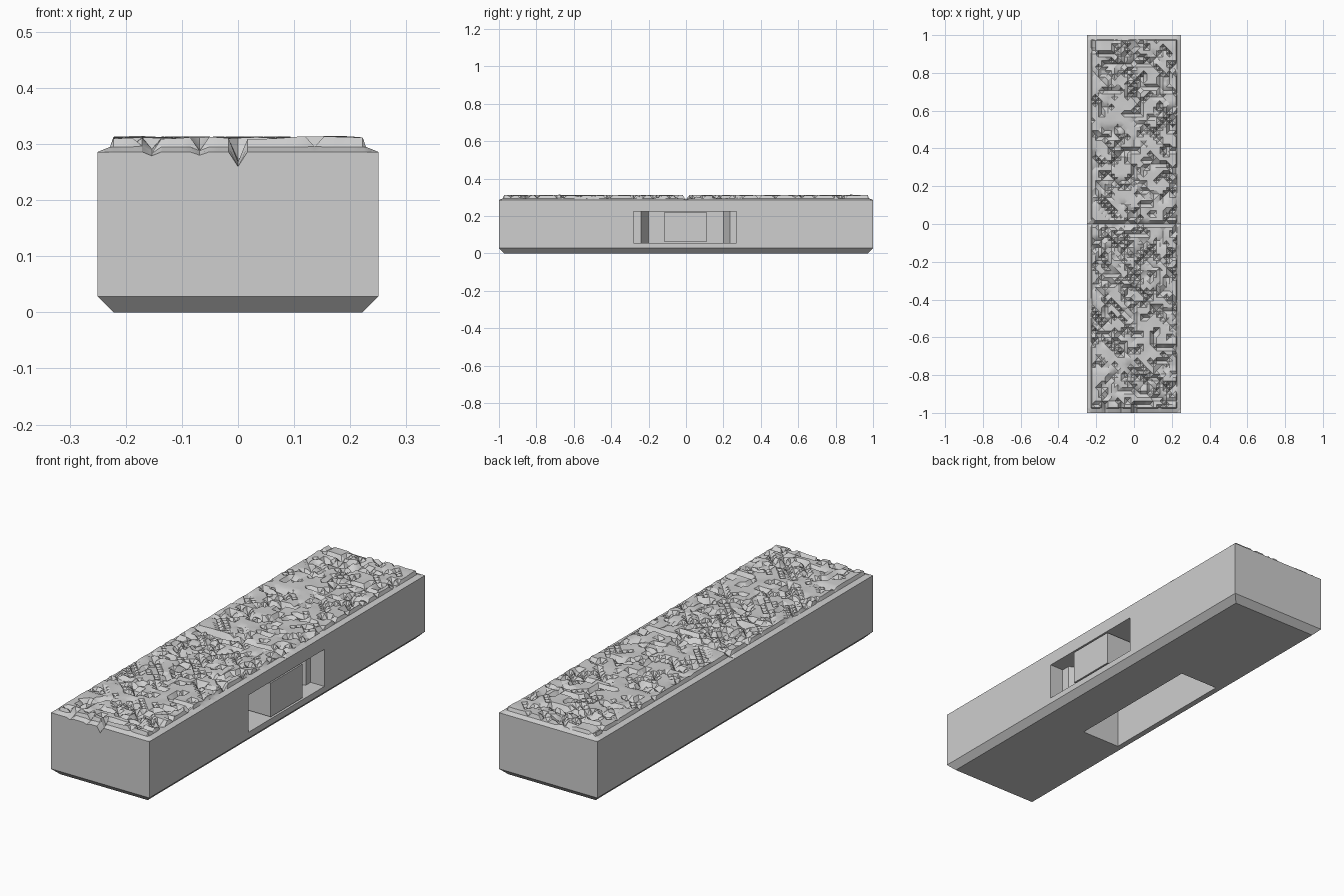
import bpy, bmesh, random
from mathutils import Vector, noise

random.seed(7)
cube = bpy.data.objects.get("Cube")
if cube:
    bpy.data.objects.remove(cube, do_unlink=True)

grey = bpy.data.materials.new("stone_grey")
grey.use_nodes = True
colour = (0.62, 0.62, 0.62, 1)
grey.diffuse_color = colour
grey.node_tree.nodes["Principled BSDF"].inputs["Base Color"].default_value = colour


def make_object(name, bm):
    bmesh.ops.recalc_face_normals(bm, faces=bm.faces)
    mesh = bpy.data.meshes.new(name)
    bm.to_mesh(mesh)
    bm.free()
    mesh.materials.append(grey)
    obj = bpy.data.objects.new(name, mesh)
    bpy.context.collection.objects.link(obj)
    return obj


def prism(name, outline, z0, z1):
    """Extrude a plan outline between two heights."""
    bm = bmesh.new()
    face = bm.faces.new([bm.verts.new((x, y, z0)) for x, y in outline])
    top = bmesh.ops.extrude_face_region(bm, geom=[face])["geom"]
    for v in top:
        if isinstance(v, bmesh.types.BMVert):
            v.co.z = z1
    return make_object(name, bm)


def rect(x0, x1, y0, y1):
    return [(x0, y0), (x1, y0), (x1, y1), (x0, y1)]


def axis(half, cells):
    """Grid lines with a narrow sloping rim at both ends."""
    inner = half - 0.028
    mid = [-inner + 2 * inner * i / cells for i in range(cells + 1)]
    return [-half, -half + 0.022] + mid + [half - 0.022, half]


# Height field of the rough top: a plateau with a sloping rim
xs, ys = axis(0.25, 26), axis(1.0, 110)
nx, ny = len(xs), len(ys)
height = {}
for i, x in enumerate(xs):
    for j, y in enumerate(ys):
        ring = min(i, j, nx - 1 - i, ny - 1 - j)
        bump = 0.311 + 0.004 * noise.noise(Vector((x * 14, y * 14, 0)))
        height[i, j] = (0.286, 0.295)[ring] if ring < 2 else bump

# Short straight and diagonal gouges
directions = [(1, 0), (0, 1), (1, -1), (1, -1), (1, 1)]
for _ in range(400):
    i, j = random.randint(2, nx - 3), random.randint(2, ny - 3)
    di, dj = random.choice(directions)
    depth = random.uniform(0.006, 0.024)
    for _ in range(random.randint(1, 6)):
        if 2 <= i < nx - 2 and 2 <= j < ny - 2:
            height[i, j] = min(height[i, j], 0.311 - depth * random.uniform(0.7, 1.2))
        if random.random() < 0.2:
            di, dj = random.choice(directions)
        i, j = i + di, j + dj

# Groove across the middle, a long gouge near the back, chips on the front rim
for i in range(nx):
    height[i, ny // 2] = min(height[i, ny // 2], 0.287)
    if -0.16 < xs[i] < 0.09:
        height[i, ny - 10] = 0.288
for cx, low in ((0.0, 0.26), (-0.15, 0.279), (-0.07, 0.28)):
    i = min(range(nx), key=lambda k: abs(xs[k] - cx))
    for j in range(4):
        height[i, j] = low + 0.004 * j

# Body: rough top, straight sides, chamfered base
bm = bmesh.new()
grid = {k: bm.verts.new((xs[k[0]], ys[k[1]], z)) for k, z in height.items()}
for i in range(nx - 1):
    for j in range(ny - 1):
        quad = [grid[i, j], grid[i + 1, j], grid[i + 1, j + 1], grid[i, j + 1]]
        k = 0 if (i + j) % 2 else 1
        bm.faces.new((quad[k], quad[k + 1], quad[k + 2]))
        bm.faces.new((quad[k + 2], quad[(k + 3) % 4], quad[k]))
edges = [e for e in bm.edges if e.is_boundary]
for z, sx, sy in ((0.028, 1, 1), (0.0, 0.888, 0.972)):
    geom = bmesh.ops.extrude_edge_only(bm, edges=edges)["geom"]
    for v in geom:
        if isinstance(v, bmesh.types.BMVert):
            v.co = (v.co.x * sx, v.co.y * sy, z)
    edges = [e for e in geom if isinstance(e, bmesh.types.BMEdge) and e.is_boundary]
bmesh.ops.edgeloop_fill(bm, edges=edges)
body = make_object("body", bm)

# Stepped niche in the left side and slot in the underside
niche = [(0.3, -0.28), (0.18, -0.28), (0.18, -0.24), (0.1, -0.2),
         (0.1, 0.2), (0.18, 0.235), (0.18, 0.27), (0.3, 0.27)]
cutters = [prism("niche_cutter", niche, 0.055, 0.225),
           prism("slot_cutter", rect(-0.195, 0.003, -0.345, 0.335), -0.1, 0.225)]
bpy.context.view_layer.objects.active = body
for cutter in cutters:
    cutter.hide_render = True
    mod = body.modifiers.new(cutter.name, "BOOLEAN")
    mod.operation, mod.solver, mod.object = "DIFFERENCE", "EXACT", cutter
    bpy.ops.object.modifier_apply(modifier=mod.name)
    bpy.data.objects.remove(cutter, do_unlink=True)

# Grip block standing in the niche
prism("grip_block", rect(0.09, 0.249, -0.118, 0.112), 0.063, 0.218)

# Smooth the gentle bumps, keep hard edges sharp
bpy.ops.object.select_all(action="DESELECT")
body.select_set(True)
bpy.context.view_layer.objects.active = body
bpy.ops.object.shade_smooth_by_angle(angle=0.5)
